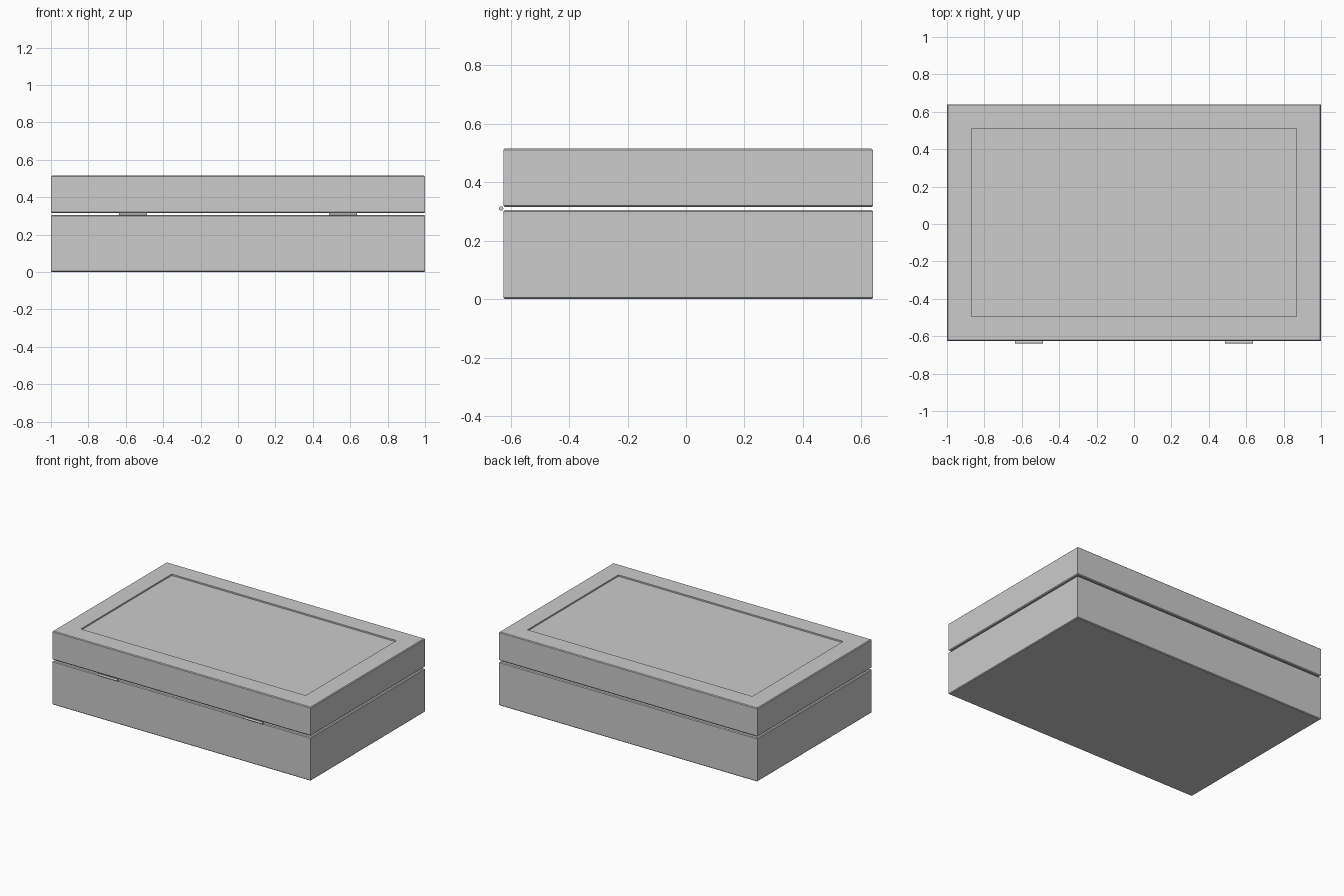
import bpy, bmesh, math

if "Cube" in bpy.data.objects:
    bpy.data.objects.remove(bpy.data.objects["Cube"])

X, Y0, Y1 = 1.0, -0.625, 0.64   # outer footprint of the case
B = 0.005                       # small chamfer
WALL = 0.06


def shell(name, rings):
    """Skin a stack of rectangles given as (inset, z), capped at both ends."""
    bm = bmesh.new()
    loops = []
    for inset, z in rings:
        x, a, b = X - inset, Y0 + inset, Y1 - inset
        loops.append([bm.verts.new((px, py, z))
                      for px, py in ((-x, a), (x, a), (x, b), (-x, b))])
    for lo, hi in zip(loops, loops[1:]):
        for i in range(4):
            j = (i + 1) % 4
            bm.faces.new((lo[i], lo[j], hi[j], hi[i]))
    bm.faces.new(loops[0])
    bm.faces.new(loops[-1])
    bmesh.ops.recalc_face_normals(bm, faces=bm.faces)
    mesh = bpy.data.meshes.new(name)
    bm.to_mesh(mesh)
    bm.free()
    obj = bpy.data.objects.new(name, mesh)
    bpy.context.collection.objects.link(obj)
    return obj


# Open tray: outside upward, over the rim, down to the inner floor
shell("box_base", [(B, 0), (0, B), (0, 0.305 - B), (B, 0.305),
                   (WALL, 0.305), (WALL, 0.05)])

# Hollow lid: inner ceiling, rim, outside, recessed top panel
shell("box_lid", [(WALL, 0.46), (WALL, 0.315), (B, 0.315), (0, 0.315 + B),
                  (0, 0.515 - B), (B, 0.515), (0.13, 0.515), (0.13, 0.505)])

# Hinge barrels along the front seam
for side, label in ((-1, "left"), (1, "right")):
    bpy.ops.mesh.primitive_cylinder_add(
        vertices=16, radius=0.0075, depth=0.15,
        location=(side * 0.5625, -0.6325, 0.31), rotation=(0, math.pi / 2, 0))
    bpy.context.object.name = "hinge_" + label
    bpy.ops.object.shade_smooth_by_angle()
